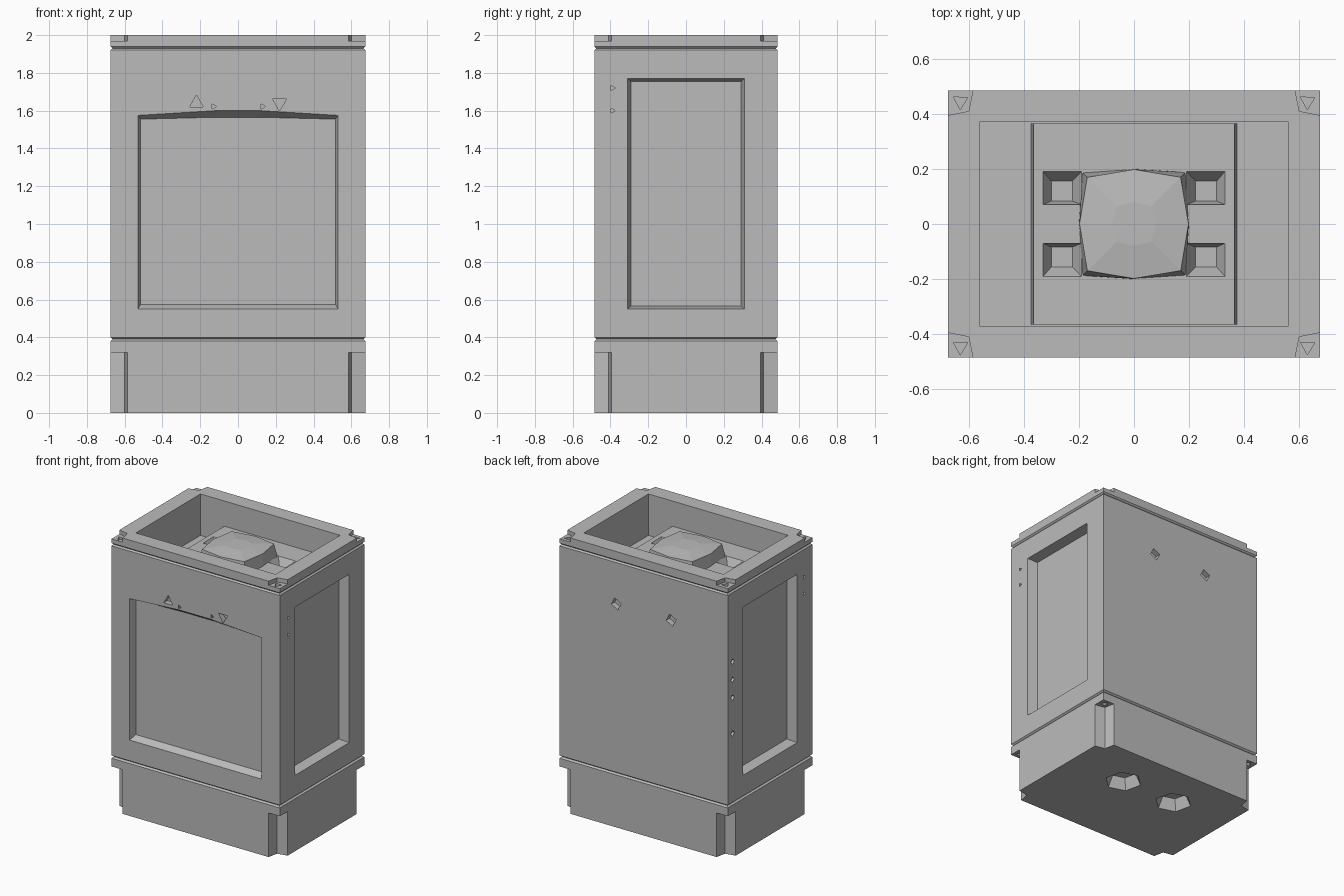
import bpy, bmesh, math
from mathutils import Matrix, Vector

cube = bpy.data.objects.get("Cube")
if cube:
    bpy.data.objects.remove(cube, do_unlink=True)

W, D, H = 0.675, 0.485, 2.0      # half width, half depth, height
FLOOR, PLATE = 1.70, 1.82        # levels inside the top well

grey = bpy.data.materials.new("plain grey")
grey.use_nodes = True
grey.diffuse_color = (0.5, 0.5, 0.5, 1)
grey.node_tree.nodes["Principled BSDF"].inputs["Base Color"].default_value = (0.5, 0.5, 0.5, 1)


def loft(name, rings):
    """Closed solid through a stack of equal-length point rings."""
    bm = bmesh.new()
    loops = [[bm.verts.new(p) for p in ring] for ring in rings]
    n = len(loops[0])
    for a, b in zip(loops, loops[1:]):
        for i in range(n):
            j = (i + 1) % n
            bm.faces.new((a[i], a[j], b[j], b[i]))
    bm.faces.new(loops[0][::-1])
    bm.faces.new(loops[-1])
    bmesh.ops.recalc_face_normals(bm, faces=bm.faces)
    mesh = bpy.data.meshes.new(name)
    bm.to_mesh(mesh)
    bm.free()
    mesh.materials.append(grey)
    obj = bpy.data.objects.new(name, mesh)
    bpy.context.collection.objects.link(obj)
    return obj


def rect(x, y, cx=0, cy=0):
    return [(cx - x, cy - y), (cx + x, cy - y), (cx + x, cy + y), (cx - x, cy + y)]


def ngon(cx, cy, r, sides, turn=0):
    return [(cx + r * math.cos(turn + math.tau * i / sides),
             cy + r * math.sin(turn + math.tau * i / sides)) for i in range(sides)]


def frame(u, v, w, origin):
    m = Matrix((u, v, w)).transposed().to_4x4()
    m.translation = Vector(origin)
    return m


X, Y, Z = Vector((1, 0, 0)), Vector((0, 1, 0)), Vector((0, 0, 1))
front, back = frame(X, Z, -Y, (0, -D, 0)), frame(-X, Z, Y, (0, D, 0))
left, right = frame(Y, Z, X, (W, 0, 0)), frame(-Y, Z, -X, (-W, 0, 0))
top, bottom = frame(X, Y, Z, (0, 0, H)), frame(X, -Y, -Z, (0, 0, 0))


def cut(target, side, outline, depth, inner=None, level=0):
    """Sink a pocket into one side; inner is the outline at its bottom."""
    def ring(pts, w):
        return [side @ Vector((u, v, w)) for u, v in pts]
    cutter = loft("cutter", [ring(outline, level + 0.05), ring(outline, level),
                             ring(inner or outline, level - depth)])
    mod = target.modifiers.new("pocket", 'BOOLEAN')
    mod.operation, mod.solver, mod.object = 'DIFFERENCE', 'EXACT', cutter
    bpy.context.view_layer.update()
    result = bpy.data.meshes.new_from_object(
        target.evaluated_get(bpy.context.evaluated_depsgraph_get()))
    target.modifiers.clear()
    target.data = result
    bpy.data.objects.remove(cutter, do_unlink=True)


# Cabinet with the two thin grooves around it
levels = [(0, 0), (0.38, 0), (0.39, 0.012), (0.40, 0),
          (1.92, 0), (1.93, 0.01), (1.94, 0), (H, 0)]
cabinet = loft("cabinet", [[(x, y, z) for x, y in rect(W - i, D - i)] for z, i in levels])

# Open well in the top
cut(cabinet, top, rect(0.56, 0.37), H - FLOOR)

# Recessed front panel with a slightly arched head, and side panels
arch = [(-0.53, 0.55), (0.53, 0.55), (0.53, 1.575), (0.12, 1.60), (-0.12, 1.60), (-0.53, 1.575)]
panel = [(-0.515, 0.575), (0.515, 0.575), (0.515, 1.555), (0.12, 1.565), (-0.12, 1.565), (-0.515, 1.555)]
cut(cabinet, front, arch, 0.05, panel)
for side in (left, right):
    cut(cabinet, side, rect(0.31, 0.61, 0, 1.16), 0.07, rect(0.292, 0.595, 0, 1.16))

# Notched corners of the base and the rim, each with a peg hole
for sx in (-1, 1):
    for sy in (-1, 1):
        notch = [(sx * x, sy * y) for x, y in
                 ((0.585, D), (0.585, 0.6), (0.8, 0.6), (0.8, 0.395), (W, 0.395), (0.60, 0.41))]
        hole = ngon(sx * 0.63, sy * 0.445, 0.03, 3, 0.5)
        for side, depth in ((top, 0.03), (bottom, 0.32)):
            cut(cabinet, side, notch, depth)
            cut(cabinet, side, hole, 0.04, level=-depth)

# Fixing holes in the front and back
for sx in (-1, 1):
    cut(cabinet, front, ngon(sx * 0.22, 1.64, 0.042, 3, -sx * math.pi / 2), 0.04)
    cut(cabinet, front, ngon(sx * 0.13, 1.622, 0.016, 3), 0.03)
    cut(cabinet, back, ngon(sx * 0.22, 1.62, 0.042, 4, 0.3), 0.04)

# Small holes along the side edges
for z in (1.60, 1.72):
    cut(cabinet, left, ngon(-0.39, z, 0.016, 3), 0.03)
    cut(cabinet, right, ngon(0.39, z, 0.016, 3), 0.03)
for z in (0.90, 1.16, 1.29, 1.42):
    cut(cabinet, right, ngon(-0.43, z, 0.02, 4), 0.03)

# Two six-sided pockets underneath
for sx in (-1, 1):
    cut(cabinet, bottom, ngon(sx * 0.22, -0.15, 0.125, 6, 0.3), 0.08,
        ngon(sx * 0.22, -0.15, 0.09, 6, 0.3))

# Raised plate inside the well with four square pits
plate = loft("well_plate", [[(x, y, z) for x, y in rect(w, 0.365)]
                            for z, w in ((FLOOR - 0.01, 0.375), (PLATE, 0.365))])
for sx in (-1, 1):
    for sy in (-1, 1):
        cut(plate, top, rect(0.07, 0.06, sx * 0.26, sy * 0.13), 0.06,
            rect(0.038, 0.036, sx * 0.262, sy * 0.12), level=PLATE - H)


# Eight-sided domed boss in the middle of the plate
def octagon(side, corner, z):
    pts = ngon(0, 0, 1, 8)
    return [(x * (side if i % 2 == 0 else corner), y * (side if i % 2 == 0 else corner), z)
            for i, (x, y) in enumerate(pts)]


loft("boss", [octagon(0.20, 0.265, PLATE - 0.01), octagon(0.198, 0.24, 1.91),
              octagon(0.08, 0.09, 1.925)])
